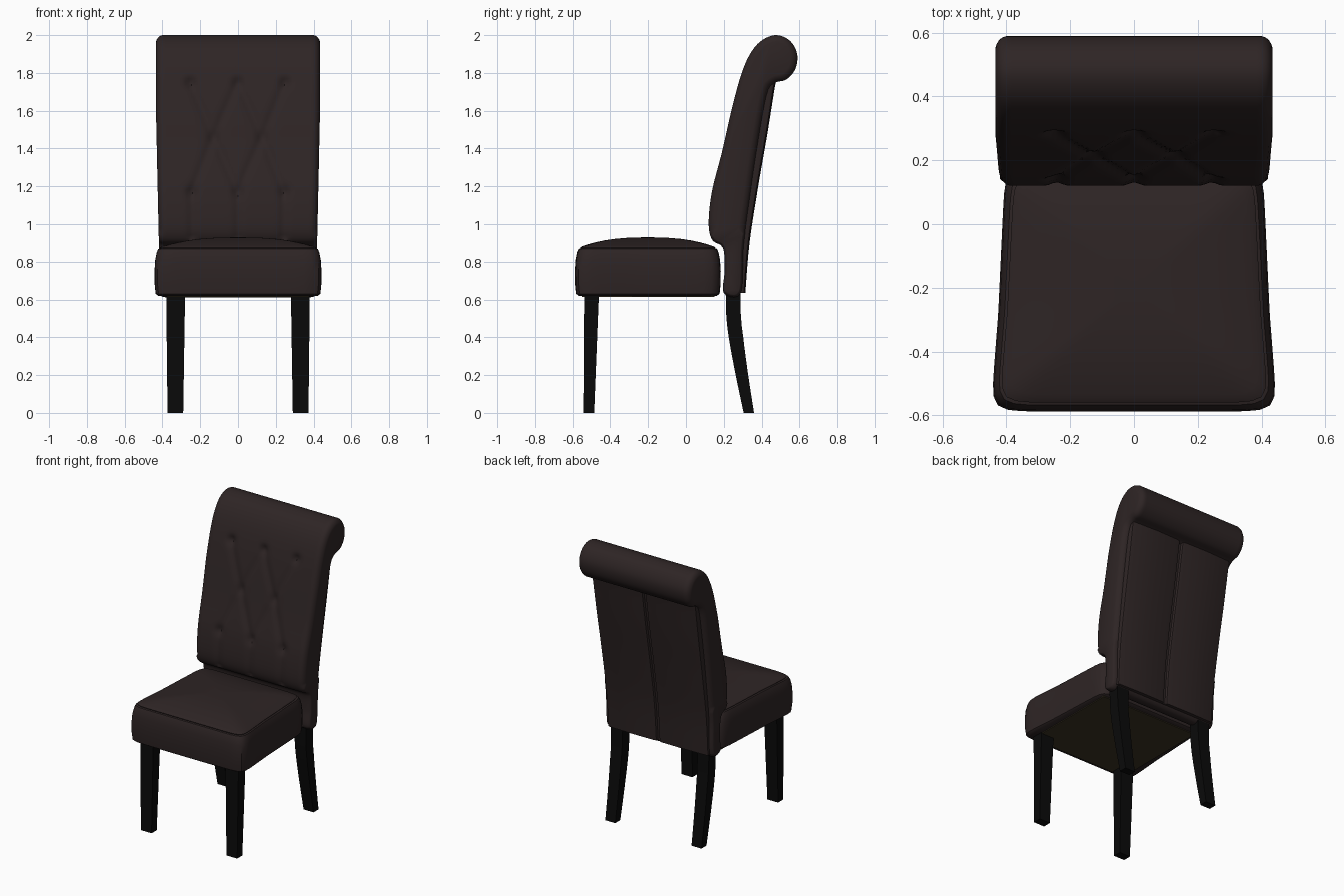
import bpy, bmesh, math
from mathutils import Vector

if "Cube" in bpy.data.objects:
    bpy.data.objects.remove(bpy.data.objects["Cube"])


def material(name, rgb):
    m = bpy.data.materials.new(name)
    m.diffuse_color = (*rgb, 1)
    m.use_nodes = True
    m.node_tree.nodes["Principled BSDF"].inputs["Base Color"].default_value = m.diffuse_color
    return m


BROWN = material("dark brown upholstery", (0.027, 0.018, 0.018))
BLACK = material("black wood", (0.003, 0.003, 0.003))
OLIVE = material("olive underside cloth", (0.042, 0.032, 0.016))


def loft(name, rings, mat, angle=40):
    """Skin a list of closed rings and cap both ends."""
    bm = bmesh.new()
    vs = [[bm.verts.new(p) for p in r] for r in rings]
    n = len(rings[0])
    for a, b in zip(vs, vs[1:]):
        for i in range(n):
            bm.faces.new((a[i], a[(i + 1) % n], b[(i + 1) % n], b[i]))
    bm.faces.new(vs[0])
    bm.faces.new(vs[-1][::-1])
    bmesh.ops.recalc_face_normals(bm, faces=bm.faces)
    me = bpy.data.meshes.new(name)
    bm.to_mesh(me)
    bm.free()
    me.materials.append(mat)
    ob = bpy.data.objects.new(name, me)
    bpy.context.collection.objects.link(ob)
    bpy.context.view_layer.objects.active = ob
    ob.select_set(True)
    bpy.ops.object.shade_smooth_by_angle(angle=math.radians(angle))
    ob.select_set(False)
    return ob


def smooth_path(pts, step, closed):
    """Catmull-Rom curve through 2D points, sampled about every step."""
    P = [Vector(p) for p in pts]
    n = len(P)
    at = (lambda i: P[i % n]) if closed else (lambda i: P[max(0, min(n - 1, i))])
    out = []
    for i in range(n if closed else n - 1):
        a, b, c, d = at(i - 1), at(i), at(i + 1), at(i + 2)
        k = max(1, round((c - b).length / step))
        for j in range(k):
            t = j / k
            out.append(0.5 * (2 * b + (c - a) * t + (2 * a - 5 * b + 4 * c - d) * t * t
                              + (3 * b - 3 * c + d - a) * t ** 3))
    if not closed:
        out.append(P[-1])
    return out


# ---- seat: tapered rounded box with a seam and a crowned top
def seat_ring(z, inset, s=1.0, n=14, k=18):
    ring = []
    for side in range(4):
        for j in range(k):
            t = -1 + 2 * j / k
            u, v = [(t, -1), (1, t), (-t, 1), (-1, -t)][side]
            f = (abs(u) ** n + abs(v) ** n) ** (-1 / n)
            u, v = u * f, v * f
            half = 0.422 - 0.018 * v + 0.012 * max(0, -v - 0.2)
            ring.append((u * (half - inset) * s, -0.202 + v * (0.386 - inset) * s, z))
    return ring


sides = [(0.62, 0.02), (0.63, 0.006), (0.68, 0.001), (0.75, 0), (0.81, 0.004),
         (0.85, 0.012), (0.868, 0.02), (0.871, 0.03), (0.876, 0.028)]
rings = [seat_ring(z, d) for z, d in sides]
rings += [seat_ring(0.88 + 0.05 * (1 - s ** 2.6), 0.032, s)
          for s in (0.985, 0.94, 0.87, 0.78, 0.65, 0.5, 0.3, 0.1)]
loft("seat", rings, BROWN)

# ---- cloth plate under the seat
loft("seat_underside", [[(x * 0.375, y, z) for x, y in ((-1, -0.55), (1, -0.55), (1, 0.15), (-1, 0.15))]
                        for z in (0.614, 0.622)], OLIVE)

# ---- tufted back cushion with scrolled top
profile = [(0.20, 0.635), (0.205, 0.76), (0.195, 0.875), (0.14, 0.915), (0.12, 1.0),
           (0.137, 1.17), (0.19, 1.38), (0.245, 1.62), (0.295, 1.80), (0.345, 1.91),
           (0.405, 1.975), (0.48, 2.0), (0.55, 1.97), (0.588, 1.90), (0.578, 1.82),
           (0.53, 1.765), (0.465, 1.745), (0.425, 1.68), (0.375, 1.40), (0.335, 1.12),
           (0.305, 0.88), (0.29, 0.635)]
prof = smooth_path(profile, 0.017, True)
m = len(prof)
inward = []
for i in range(m):
    t = (prof[(i + 1) % m] - prof[i - 1]).normalized()
    inward.append(Vector((t.y, -t.x)))      # profile runs clockwise

rows = [(1.75, (-0.25, 0, 0.25)), (1.46, (-0.13, 0.13)), (1.17, (-0.25, 0, 0.25))]
buttons = [Vector((x, z)) for z, xs in rows for x in xs]
creases = [(a, b) for a in buttons for b in buttons
           if 0.2 < a.y - b.y < 0.4 and abs(a.x - b.x) < 0.2]
creases += [(b, Vector((b.x, 0.93))) for b in buttons if b.y < 1.2]


def tuft(x, z):
    p = Vector((x, z))
    d = 0.0
    for a, b in creases:
        ab = b - a
        t = max(0, min(1, (p - a).dot(ab) / ab.length_squared))
        d = max(d, 0.011 * math.exp(-((p - a - ab * t).length / 0.022) ** 2))
    return d + sum(0.016 * math.exp(-((p - b).length / 0.03) ** 2) for b in buttons)


edge = [(0.434, 0.036), (0.431, 0.026), (0.424, 0.014), (0.414, 0.005)]
stations = [(-x, d) for x, d in edge]
stations += [(-0.40 + 0.8 * i / 52, 0) for i in range(53)]
stations += [(x, d) for x, d in edge[::-1]]
rings = []
for x, d in stations:
    ring = []
    for p, nrm in zip(prof, inward):
        k = 0.4 if p.y < 0.95 else 1
        dep = d * k
        if nrm.x > 0.4 and 0.92 < p.y < 1.9:
            dep += tuft(x, p.y)
        q = p + nrm * dep
        taper = 0.955 + 0.045 * max(0, min(1, (p.y - 0.7) / 0.9))
        ring.append((x * taper, q.x, q.y))
    rings.append(ring)
loft("back_cushion", rings, BROWN)

# ---- rear panel with a centre seam
line = smooth_path([(0.31, 0.635), (0.332, 0.9), (0.378, 1.2), (0.425, 1.47), (0.465, 1.72), (0.475, 1.77)],
                   0.06, False)
half = [(0.40, 0.014), (0.396, 0.004), (0.385, 0), (0.2, -0.004), (0.03, -0.002), (0.014, 0.002), (0.008, 0.014)]
stations = [(-x, d) for x, d in half] + [(x, d) for x, d in half[::-1]]
rings = []
for x, d in stations:
    back = [(x * (0.97 + 0.03 * (p.y - 0.63)), p.x - d, p.y) for p in line]
    rings.append(back + [(a, p.x - 0.06, p.y) for (a, _, _), p in zip(back[::-1], line[::-1])])
loft("back_panel", rings, BROWN)


# ---- legs: square sections (z, y front, y rear, x inner, x outer)
def leg(name, side, sections):
    loft(name, [[(side * xi, y0, z), (side * xo, y0, z), (side * xo, y1, z), (side * xi, y1, z)]
                for z, y0, y1, xi, xo in sections], BLACK, 30)


front = [(0, -0.542, -0.485, 0.29, 0.373), (0.63, -0.538, -0.46, 0.28, 0.38)]
rear_curve = smooth_path([(0, 0.305), (0.2, 0.263), (0.4, 0.226), (0.52, 0.213), (0.66, 0.21)], 0.05, False)
rear = [(p.x, p.y, p.y + 0.055 + 0.022 * min(1, p.x / 0.4), 0.295 - 0.01 * p.x, 0.372 + 0.01 * p.x)
        for p in rear_curve]
for side, label in ((-1, "left"), (1, "right")):
    leg("front_leg_" + label, side, front)
    leg("rear_leg_" + label, side, rear)
